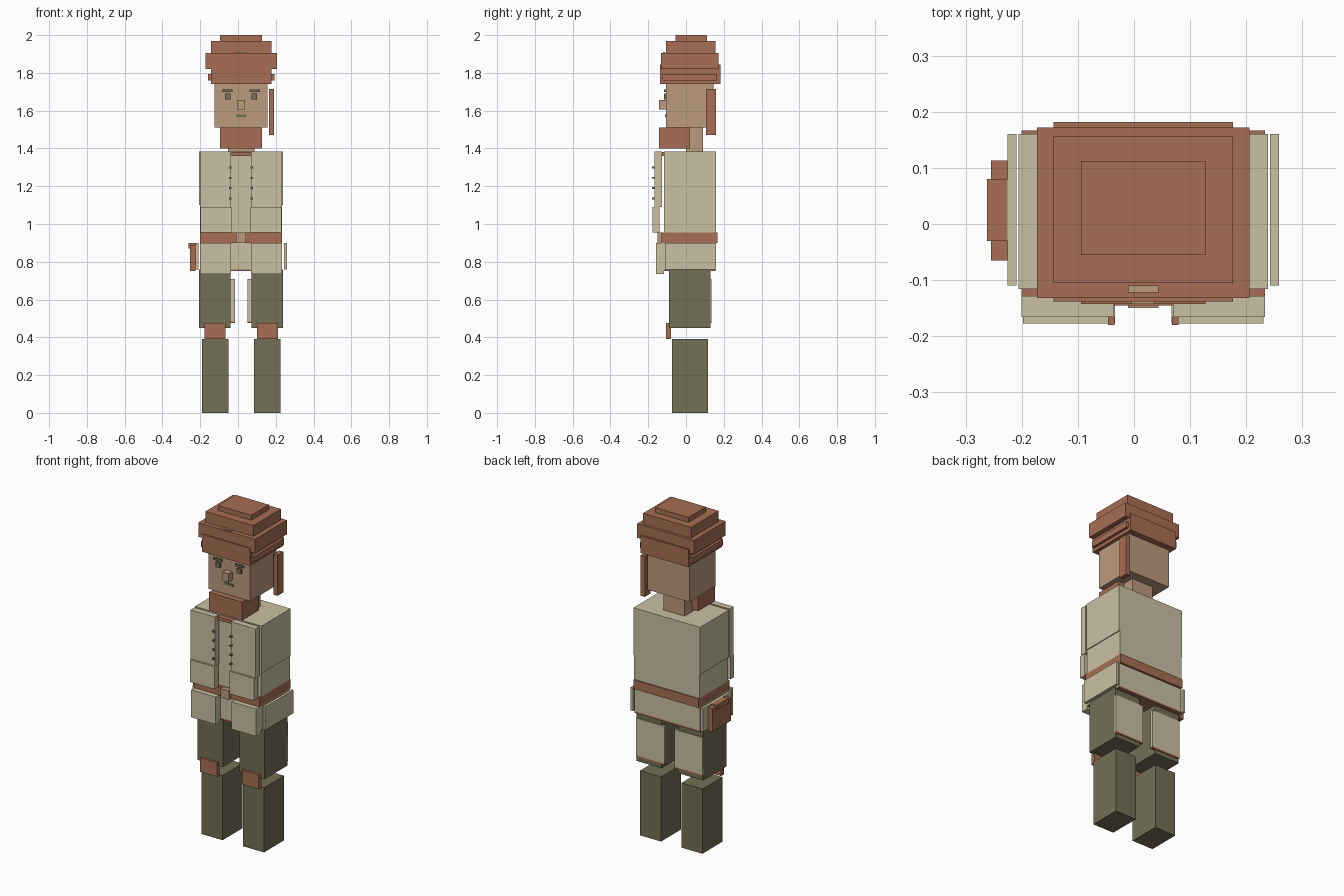
import bpy

old = bpy.data.objects.get("Cube")
if old:
    bpy.data.objects.remove(old, do_unlink=True)


def make_material(name, red, green, blue):
    material = bpy.data.materials.new(name)
    material.use_nodes = True
    colour = (red, green, blue, 1)
    material.diffuse_color = colour
    shader = material.node_tree.nodes["Principled BSDF"]
    shader.inputs["Base Color"].default_value = colour
    return material


brown = make_material("leather brown", .39, .155, .088)
beige = make_material("cloth beige", .59, .53, .365)
olive = make_material("dark olive", .17, .156, .09)
skin = make_material("skin tan", .5, .325, .21)

# Shared planes of the figure
middle = .0165
thin = .01
hem, belt_base, waist, shoulder = .75, .9, .955, 1.385
ribs, chin, hat_base, brim_base = 1.09, 1.51, 1.74, 1.82
half_hips, half_chest, half_head, half_hat = .217, .222, .14, .16
body_front, body_back = -.116, .16
face, head_back = -.107, .145
thigh_back, knee_base, knee_top = .13, .39, .475
flap_front, pocket_front = -.166, -.177


def box(name, material, x_range, y_range, z_range):
    """Box from a low and high limit on each axis."""
    ranges = (x_range, y_range, z_range)
    bpy.ops.mesh.primitive_cube_add()
    part = bpy.context.object
    part.name = name
    for vertex in part.data.vertices:
        vertex.co = [high if side > 0 else low
                     for side, (low, high) in zip(vertex.co, ranges)]
    part.data.materials.append(material)


def pair(name, material, inner, outer, y_range, z_range):
    """Left and right boxes, between two distances from the middle."""
    box("left_" + name, material, (middle + inner, middle + outer), y_range, z_range)
    box("right_" + name, material, (middle - outer, middle - inner), y_range, z_range)


def centred(name, material, half, y_range, z_range):
    box(name, material, (middle - half, middle + half), y_range, z_range)


# Legs
pair("boot", olive, .068, .208, (-.073, .117), (0, knee_base))
pair("thigh", olive, .055, half_chest, (-.09, thigh_back), (.45, hem + thin))
pair("knee_patch", brown, .083, .195, (-.105, -.08), (knee_base, knee_top))
panel_depth = (thigh_back - thin, thigh_back + thin / 2)
pair("back_leg_trim", brown, .033, half_chest, panel_depth, (knee_top, knee_top + thin))
pair("back_leg_panel", beige, .033, half_chest, panel_depth, (knee_top + thin, .71))

# Coat skirt and belt
skirt_depth = (body_front, body_back - thin / 2)
centred("skirt_trim", brown, half_hips, skirt_depth, (hem, hem + thin))
centred("skirt", beige, half_hips, skirt_depth, (hem + thin, belt_base))
pair("front_skirt_pocket", beige, .053, half_hips, (-.16, body_front), (.735, belt_base))
pair("side_skirt_panel", beige, .226, .242, (-.11, body_back), (hem + thin, belt_base))
centred("belt", brown, half_hips, (-.13, .167), (belt_base, waist))
centred("buckle", skin, .027, (-.15, -.13), (belt_base, waist))

# Pouch on the right hip
box("pouch", brown, (-.255, -.225), (-.065, .113), (hem, belt_base - thin))
box("pouch_flap", brown, (-.262, -.225), (-.03, .08), (.87, belt_base))

# Torso with open chest flaps, pockets and buttons
centred("lower_torso", beige, half_hips, (body_front, body_back), (waist, ribs + thin))
centred("upper_torso", beige, half_chest, (body_front, body_back), (ribs + thin, shoulder))
centred("shirt_collar", brown, .052, (-.145, body_front), (1.36, shoulder - thin / 2))
pair("chest_flap", beige, .053, half_hips, (flap_front, -.128), (ribs, shoulder))
pair("lower_chest_pocket", beige, .05, .214, (pocket_front, -.14), (waist, ribs))
for row in range(4):
    base = ribs + .04 + row * .055
    pair("button", brown, .051, .063, (-.18, flap_front), (base, base + thin))

# Neck and scarf
centred("neck", skin, .07, (0, .09), (shoulder, chin))
centred("scarf", brown, .111, (-.143, .02), (1.4, chin))

# Head and face
centred("head", skin, half_head, (face, head_back), (chin, hat_base + thin))
centred("nose", skin, .021, (face - .036, face), (1.605, 1.657))
pair("eye", olive, .056, .084, (face - thin, face), (1.66, 1.69))
pair("brow", olive, .045, .1, (face - thin, face), (1.7, 1.713))
centred("mouth", olive, .028, (face - thin / 2, face), (1.567, 1.58))
box("hair_tail", brown, (.163, .19), (.105, body_back), (1.47, 1.715))

# Hat band with side, front and back plates
band_depth = (-.125, .165)
plate_height = (hat_base, 1.845)
centred("hat_band", brown, half_hat, band_depth, (hat_base, brim_base))
pair("hat_side_flap", brown, half_hat - thin, .176, band_depth, (1.76, 1.795))
centred("hat_front_plate", brown, half_hat, (-.138, -.12), plate_height)
centred("hat_back_plate", brown, half_hat, (body_back, .182), plate_height)

# Stepped hat crown
brim_top, crown_top, hat_top = 1.905, 1.97, 2
centred("hat_brim", brown, .189, (-.132, .172), (brim_base, brim_top))
centred("hat_crown", brown, half_hat, (-.105, .157), (brim_top, crown_top))
centred("hat_top", brown, .111, (-.055, .112), (crown_top, hat_top))
centred("hat_badge", skin, .027, (-.122, -.11), (brim_top - thin / 2, brim_top + thin / 2))
